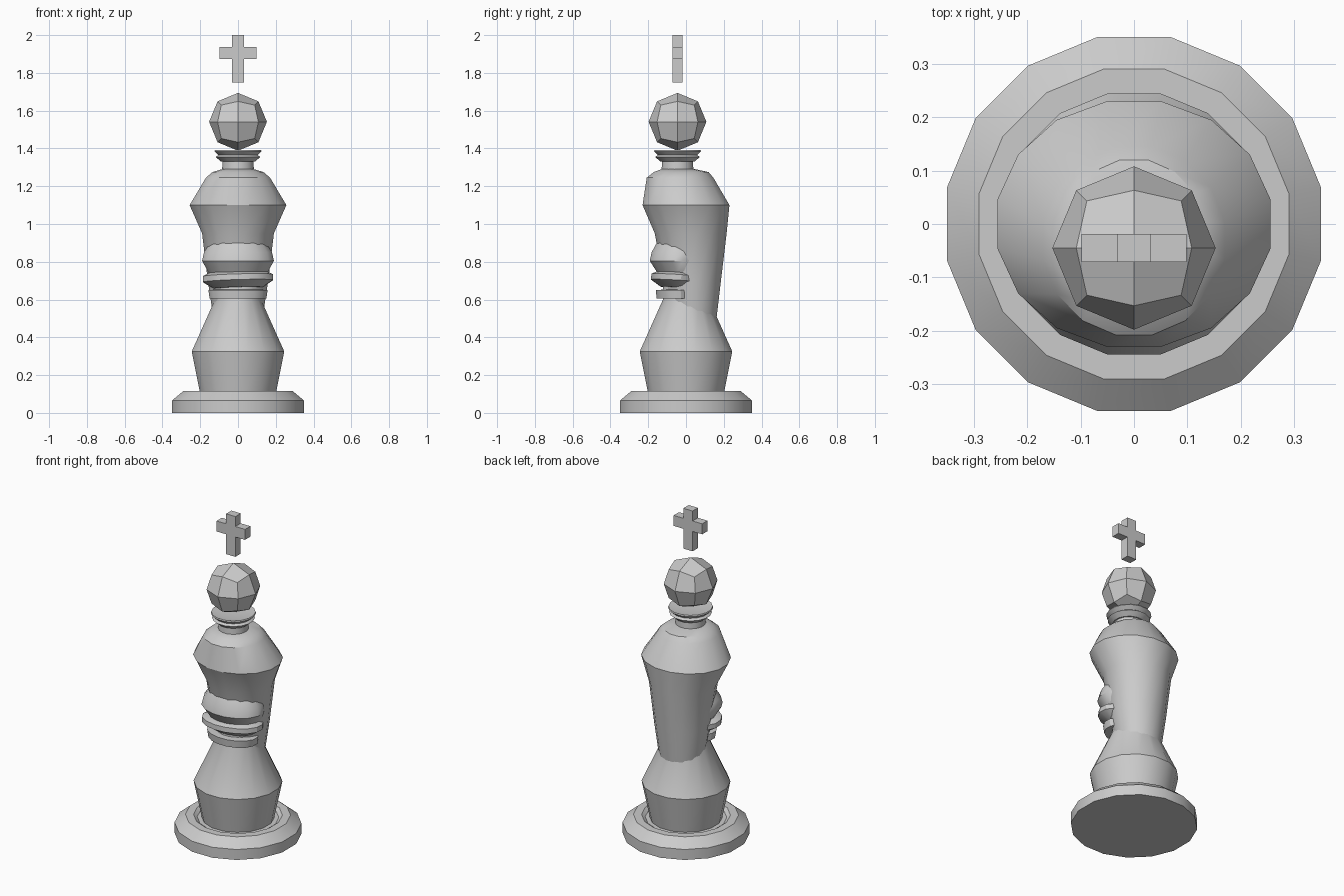
import bpy, bmesh, math
from mathutils import Matrix, Vector

if "Cube" in bpy.data.objects:
    bpy.data.objects.remove(bpy.data.objects["Cube"])

SIDES = 16
STEP = 2 * math.pi / SIDES
FLAT = 1 / math.cos(STEP / 2)   # flat-to-flat size -> corner radius
HEAD_Y = -0.045


def add_object(name, bm, smooth=True):
    bmesh.ops.recalc_face_normals(bm, faces=bm.faces)
    mesh = bpy.data.meshes.new(name)
    bm.to_mesh(mesh)
    bm.free()
    ob = bpy.data.objects.new(name, mesh)
    bpy.context.collection.objects.link(ob)
    if smooth:
        bpy.ops.object.select_all(action='DESELECT')
        ob.select_set(True)
        bpy.context.view_layer.objects.active = ob
        bpy.ops.object.shade_smooth_by_angle(angle=math.radians(30))
    return ob


def loft(name, sections, tilt=None):
    """Stack of 16-sided ovals: (z, half width, front y, back y)."""
    bm = bmesh.new()
    rings = []
    for z, rx, front, back in sections:
        cy, ry = (front + back) / 2, (back - front) / 2
        rings.append([bm.verts.new((rx * FLAT * math.cos((i + .5) * STEP),
                                    cy + ry * FLAT * math.sin((i + .5) * STEP), z))
                      for i in range(SIDES)])
    for a, b in zip(rings, rings[1:]):
        for i in range(SIDES):
            j = (i + 1) % SIDES
            bm.faces.new((a[i], a[j], b[j], b[i]))
    bm.faces.new(rings[0][::-1])
    bm.faces.new(rings[-1])
    if tilt:
        mid = Vector((0, 0, (sections[0][0] + sections[-1][0]) / 2))
        rot = Matrix.Rotation(tilt[0], 3, 'X') @ Matrix.Rotation(tilt[1], 3, 'Y')
        bmesh.ops.rotate(bm, verts=bm.verts, cent=mid, matrix=rot)
    return add_object(name, bm)


def turned(name, profile, cy=0.0):
    """Round part from (radius, z) pairs."""
    return loft(name, [(z, r, cy - r, cy + r) for r, z in profile])


# Foot with a shallow groove around the skirt
turned("base", [(.35, 0), (.35, .065), (.29, .115), (.245, .115), (.225, .10), (.19, .10)])

# Skirt
turned("skirt", [(.2, .1), (.245, .325), (.122, .6), (.12, .7)])

# Torso and cape, leaning back towards the shoulders
loft("torso_cape", [
    (.47, .125, -.08, .158),
    (.70, .16, -.12, .185),
    (.95, .19, -.165, .215),
    (1.10, .256, -.23, .23),
    (1.245, .17, -.208, .145),
    (1.275, .135, -.17, .12),
    (1.29, .085, -.13, .05),
])

# Sash around the waist
loft("waist_sash", [
    (.74, .155, -.15, .1),
    (.805, .19, -.192, .1),
    (.85, .18, -.182, .1),
    (.90, .15, -.155, .1),
])

# Tilted belt and the band under it
loft("belt", [
    (.66, .13, -.13, .06),
    (.695, .185, -.185, .08),
    (.725, .185, -.185, .08),
    (.742, .15, -.15, .06),
], tilt=(-.06, -.03))
loft("lower_band", [
    (.605, .15, -.155, .06),
    (.65, .157, -.16, .06),
    (.652, .13, -.13, .05),
])

# Neck and double collar
turned("neck", [(.085, 1.27), (.082, 1.33), (.09, 1.33), (.118, 1.355), (.104, 1.365),
                (.125, 1.385), (.122, 1.392), (.08, 1.385)], HEAD_Y)

# Faceted head: once-divided cube pushed onto a sphere
bm = bmesh.new()
bmesh.ops.create_cube(bm, size=2)
bmesh.ops.subdivide_edges(bm, edges=bm.edges[:], cuts=1, use_grid_fill=True)
for v in bm.verts:
    v.co = v.co.normalized() * .153 + Vector((0, HEAD_Y, 1.541))
add_object("head", bm, smooth=False)

# Floating cross, extruded from its outline
w, arm = .032, .098
lo, mid_lo, mid_hi, hi = 1.75, 1.873, 1.938, 2.0
half = [(w, lo), (w, mid_lo), (arm, mid_lo), (arm, mid_hi), (w, mid_hi), (w, hi)]
outline = half + [(-x, z) for x, z in reversed(half)]
bm = bmesh.new()
face = bm.faces.new([bm.verts.new((x, HEAD_Y - .026, z)) for x, z in outline])
ext = bmesh.ops.extrude_face_region(bm, geom=[face])
bmesh.ops.translate(bm, vec=(0, .052, 0),
                    verts=[g for g in ext["geom"] if isinstance(g, bmesh.types.BMVert)])
add_object("cross", bm, smooth=False)
